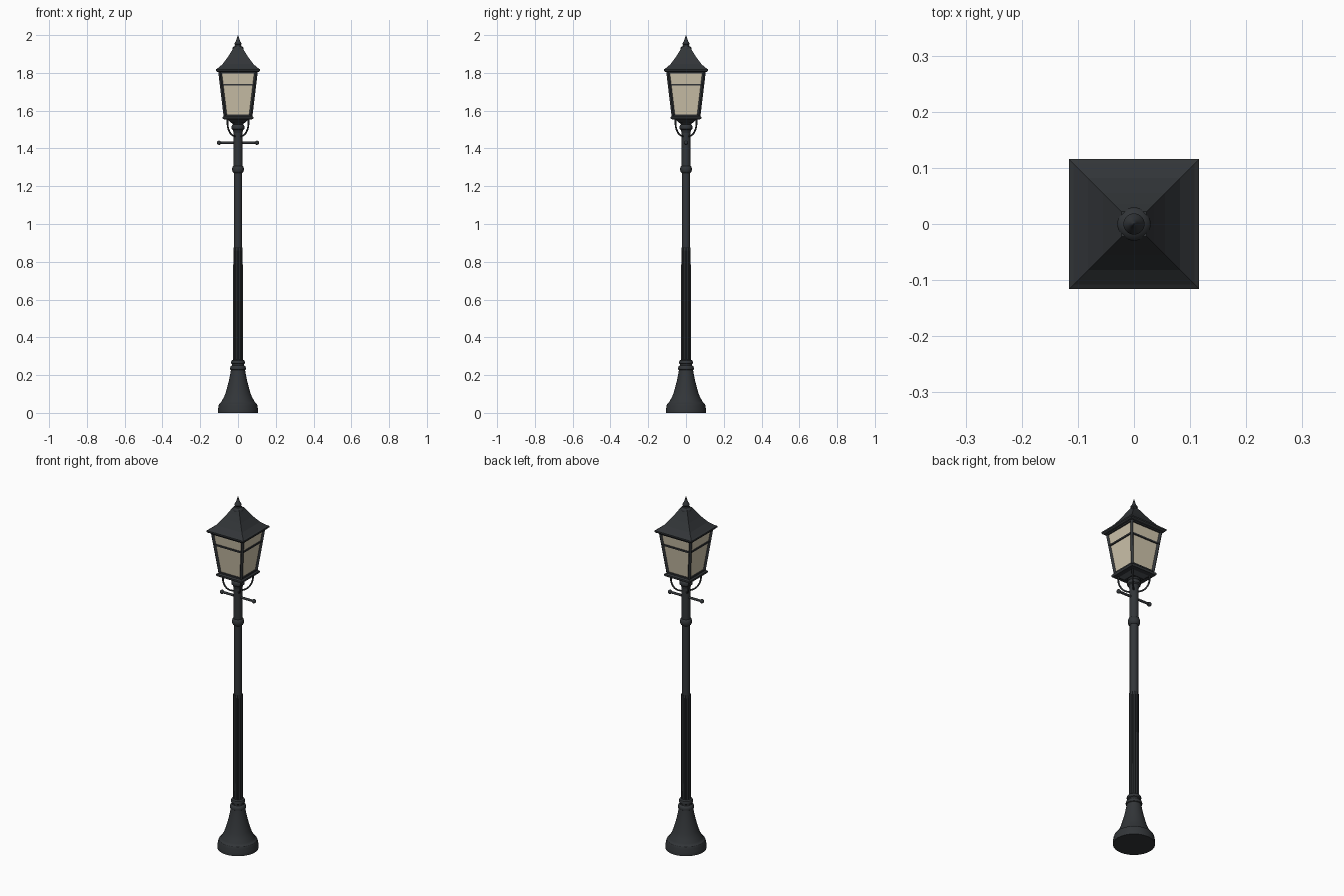
import bpy, bmesh, math
from mathutils import Vector

if "Cube" in bpy.data.objects:
    bpy.data.objects.remove(bpy.data.objects["Cube"])


def material(name, color):
    m = bpy.data.materials.new(name)
    m.diffuse_color = color
    m.use_nodes = True
    m.node_tree.nodes["Principled BSDF"].inputs["Base Color"].default_value = m.diffuse_color
    return m


IRON = material("dark_iron", (0.032, 0.036, 0.040, 1))
GLASS = material("warm_glass", (0.62, 0.55, 0.41, 1))


def finish(name, bm, mat=IRON, smooth=None):
    bmesh.ops.recalc_face_normals(bm, faces=bm.faces)
    me = bpy.data.meshes.new(name)
    bm.to_mesh(me)
    bm.free()
    me.materials.append(mat)
    ob = bpy.data.objects.new(name, me)
    bpy.context.collection.objects.link(ob)
    if smooth:
        bpy.ops.object.select_all(action='DESELECT')
        ob.select_set(True)
        bpy.context.view_layer.objects.active = ob
        bpy.ops.object.shade_smooth_by_angle(angle=math.radians(smooth))
    return ob


def loft(name, profile, sides, mat=IRON, smooth=None, flute=0, square=False):
    """Stack rings from (radius, z) pairs; square rings use half-widths."""
    bm = bmesh.new()
    rings = []
    for r, z in profile:
        ring = []
        for i in range(sides):
            a = 2 * math.pi * (i + (0.5 if square else 0)) / sides
            rad = r * (math.sqrt(2) if square else 1)
            if flute and i % 4 == 2:
                rad -= flute
            elif flute and i % 4 != 0:
                rad -= flute * 0.75
            ring.append(bm.verts.new((rad * math.cos(a), rad * math.sin(a), z)))
        rings.append(ring)
    for lo, hi in zip(rings, rings[1:]):
        for i in range(sides):
            j = (i + 1) % sides
            bm.faces.new((lo[i], lo[j], hi[j], hi[i]))
    bm.faces.new(rings[0][::-1])
    bm.faces.new(rings[-1])
    return finish(name, bm, mat, smooth)


def beam(name, a, b, width):
    """Square bar between two points."""
    a, b = Vector(a), Vector(b)
    bm = bmesh.new()
    bmesh.ops.create_cube(bm, size=1)
    bmesh.ops.scale(bm, vec=(width, width, (b - a).length), verts=bm.verts)
    ob = finish(name, bm)
    ob.rotation_euler = (b - a).to_track_quat('Z', 'X').to_euler()
    ob.location = (a + b) / 2
    return ob


# Flared round foot with collars
loft("base", [(0.106, 0), (0.106, 0.022), (0.103, 0.03), (0.103, 0.038), (0.098, 0.05),
              (0.090, 0.055), (0.087, 0.062), (0.076, 0.08), (0.066, 0.105), (0.056, 0.14),
              (0.047, 0.175), (0.040, 0.21), (0.037, 0.23)], 32, smooth=35)
loft("base_collar", [(0.034, 0.225), (0.041, 0.23), (0.042, 0.238), (0.039, 0.247),
                     (0.032, 0.252), (0.031, 0.258), (0.036, 0.262), (0.037, 0.27),
                     (0.034, 0.278), (0.024, 0.282)], 32, smooth=40)

# Post: fluted lower part, plain upper part
loft("fluted_shaft", [(0.026, 0.27), (0.025, 0.875)], 48, smooth=30, flute=0.004)
loft("upper_shaft", [(0.0215, 0.86), (0.0215, 1.28)], 24, smooth=40)
loft("shaft_ring", [(0.022, 1.27), (0.028, 1.275), (0.031, 1.285), (0.031, 1.295),
                    (0.028, 1.305), (0.022, 1.31)], 24, smooth=40)
loft("neck", [(0.024, 1.305), (0.023, 1.50)], 24, smooth=40)
loft("neck_collar", [(0.023, 1.485), (0.027, 1.492), (0.027, 1.498), (0.034, 1.504),
                     (0.035, 1.514), (0.032, 1.523), (0.026, 1.528), (0.034, 1.536),
                     (0.045, 1.546), (0.048, 1.556)], 24, smooth=40)

# Ladder rest with ball ends
bm = bmesh.new()
bmesh.ops.create_cone(bm, cap_ends=True, segments=12, radius1=0.0065, radius2=0.0065, depth=0.2)
for s in (-1, 1):
    ball = bmesh.ops.create_uvsphere(bm, u_segments=14, v_segments=10, radius=0.0115)
    bmesh.ops.translate(bm, verts=ball["verts"], vec=(0, 0, s * 0.1))
bar = finish("ladder_rest", bm, smooth=40)
bar.rotation_euler.y = math.pi / 2
bar.location.z = 1.43

# Four curved brackets running to the lantern corners
for k in range(4):
    cu = bpy.data.curves.new("bracket", 'CURVE')
    cu.dimensions = '3D'
    cu.bevel_depth = 0.0045
    cu.bevel_resolution = 2
    cu.resolution_u = 5
    cu.use_fill_caps = True
    pts = [(0.078, 1.56), (0.078, 1.525), (0.066, 1.492), (0.044, 1.471), (0.018, 1.464)]
    sp = cu.splines.new('BEZIER')
    sp.bezier_points.add(len(pts) - 1)
    a = math.pi / 4 + k * math.pi / 2
    for p, (r, z) in zip(sp.bezier_points, pts):
        p.co = (r * math.cos(a), r * math.sin(a), z)
        p.handle_left_type = p.handle_right_type = 'AUTO'
    cu.materials.append(IRON)
    bpy.context.collection.objects.link(bpy.data.objects.new(f"bracket_{k + 1}", cu))

# Lantern floor, glass and frame
loft("lantern_floor", [(0.035, 1.535), (0.055, 1.552), (0.078, 1.555), (0.081, 1.56),
                       (0.081, 1.567), (0.074, 1.573)], 4, square=True)
loft("lantern_glass", [(0.066, 1.57), (0.095, 1.81)], 4, GLASS, square=True)


def half(z):
    return 0.067 + (z - 1.57) * 0.029 / 0.24


for k in range(4):
    a = math.pi / 4 + k * math.pi / 2
    b = a + math.pi / 2

    def corner(ang, z):
        r = half(z) * math.sqrt(2)
        return (r * math.cos(ang), r * math.sin(ang), z)

    beam(f"corner_post_{k + 1}", corner(a, 1.565), corner(a, 1.81), 0.013)
    beam(f"glazing_bar_{k + 1}", corner(a, 1.737), corner(b, 1.737), 0.009)
    beam(f"bottom_rail_{k + 1}", corner(a, 1.575), corner(b, 1.575), 0.011)
    beam(f"top_rail_{k + 1}", corner(a, 1.803), corner(b, 1.803), 0.012)

# Concave square roof with eave
loft("roof", [(0.098, 1.803), (0.111, 1.806), (0.116, 1.811), (0.116, 1.819), (0.108, 1.824),
              (0.082, 1.846), (0.055, 1.882), (0.036, 1.912), (0.022, 1.936)], 4, square=True)

# Finial
loft("finial", [(0.022, 1.918), (0.029, 1.922), (0.030, 1.929), (0.027, 1.936), (0.018, 1.941),
                (0.016, 1.948), (0.019, 1.953), (0.017, 1.960), (0.011, 1.968),
                (0.006, 1.984), (0.001, 2.0)], 20, smooth=40)
